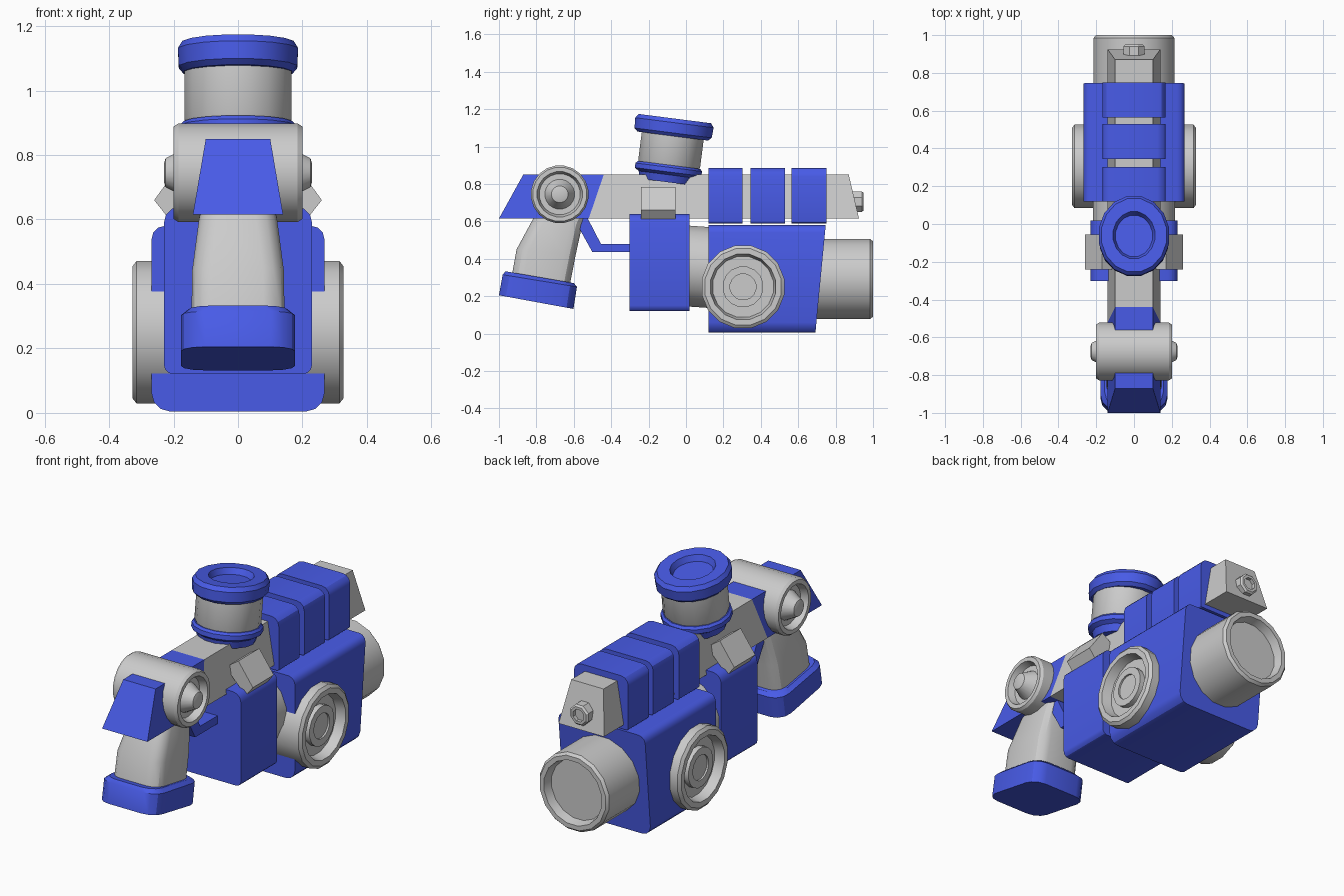
import bpy, bmesh
from math import sin, cos, pi, radians
from mathutils import Vector, Matrix

if "Cube" in bpy.data.objects:
    bpy.data.objects.remove(bpy.data.objects["Cube"])

blue = bpy.data.materials.new("blue_paint")
blue.diffuse_color = (0.065, 0.105, 0.8, 1)
blue.use_nodes = True
blue.node_tree.nodes["Principled BSDF"].inputs["Base Color"].default_value = blue.diffuse_color


def skin(name, rings, mat=None, matrix=None):
    """Bridge a list of equal-length point rings and cap both ends."""
    bm = bmesh.new()
    vs = [[bm.verts.new(p) for p in ring] for ring in rings]
    n = len(vs[0])
    for a, b in zip(vs, vs[1:]):
        for i in range(n):
            j = (i + 1) % n
            bm.faces.new((a[i], a[j], b[j], b[i]))
    bm.faces.new(vs[0])
    bm.faces.new(vs[-1])
    if matrix:
        bm.transform(matrix)
    bmesh.ops.recalc_face_normals(bm, faces=bm.faces)
    me = bpy.data.meshes.new(name)
    bm.to_mesh(me)
    bm.free()
    ob = bpy.data.objects.new(name, me)
    bpy.context.collection.objects.link(ob)
    if mat:
        me.materials.append(mat)
    bpy.ops.object.select_all(action='DESELECT')
    ob.select_set(True)
    bpy.context.view_layer.objects.active = ob
    bpy.ops.object.shade_smooth_by_angle(angle=radians(30))
    return ob


def prism(name, pts, mat=None):
    """Side profile of (y, z, half width) spanned across x."""
    return skin(name, [[(s * w, y, z) for y, z, w in pts] for s in (-1, 1)], mat)


def lathe(name, prof, matrix, mat=None, n=16):
    """Turned part from (radius, height) pairs."""
    rings = [[(r * cos(2 * pi * (i + .5) / n), r * sin(2 * pi * (i + .5) / n), h)
              for i in range(n)] for r, h in prof]
    return skin(name, rings, mat, matrix)


def round_rect(u, v0, v1, r0, r1, seg=3):
    """Rounded rectangle, half width u, v0..v1, with own radius low and high."""
    out = []
    for k, (su, v, sv, r) in enumerate([(1, v1, -1, r1), (-1, v1, -1, r1),
                                        (-1, v0, 1, r0), (1, v0, 1, r0)]):
        for i in range(seg + 1):
            a = pi / 2 * (k + i / seg)
            out.append((su * (u - r) + r * cos(a), v + sv * r + r * sin(a)))
    return out


def block(name, u, z0, z1, y0, y1, r0, r1, lean=0.0, mat=blue):
    """Rounded section run along y; the back face may lean."""
    sec = round_rect(u, z0, z1, r0, r1)
    return skin(name, [[(x, y0, z) for x, z in sec],
                       [(x, y1 - lean * (z1 - z) / (z1 - z0), z) for x, z in sec]], mat)


def loft(name, sections, r, mat=None):
    """Rounded sections given by front point, back point and half width."""
    rings = []
    for ya, za, yb, zb, w in sections:
        a, b = Vector((0, ya, za)), Vector((0, yb, zb))
        d = (b - a).length
        rings.append([a.lerp(b, v / d) + Vector((u, 0, 0))
                      for u, v in round_rect(w, 0, d, r, r)])
    return skin(name, rings, mat)


def sym(half):
    """Mirror a turned profile about height zero."""
    return half + [(r, -h) for r, h in reversed(half)]


ALONG_X = Matrix.Rotation(pi / 2, 4, 'Y')
ALONG_Y = Matrix.Rotation(-pi / 2, 4, 'X')
at = lambda y, z: Matrix.Translation((0, y, z))

# top rail: blue front wedge, grey body, sight nub on the far end
B, T = 0.14, 0.10
prism("rail_front", [(-1, .615, B), (-.87, .85, T), (-.44, .85, T), (-.52, .615, B)], blue)
prism("rail_body", [(-.52, .615, B), (-.44, .85, T), (.87, .85, T), (.925, .615, B)])
lathe("rail_nub", [(.06, .85), (.06, .94), (.05, .95), (.035, .95), (.035, .93)],
      at(0, .705) @ ALONG_Y, n=8)

# three bands around the rail
for i, (y0, y1) in enumerate([(.12, .302), (.345, .53), (.565, .75)]):
    block(f"rail_band_{i + 1}", .168, .59, .885, y0, y1, .01, .045)

# cross pivot with cupped ends and cone studs
lathe("pivot_drum", sym([(.028, .23), (.045, .225), (.08, .16), (.11, .16), (.122, .2),
                         (.145, .2), (.155, .185)]), at(-.675, .745) @ ALONG_X, n=20)

# hand grip and its foot
loft("grip", [(-.79, .66, -.53, .635, .11), (-.825, .6, -.555, .58, .122),
              (-.906, .45, -.59, .42, .142), (-.935, .29, -.625, .24, .145)], .065)
loft("grip_foot", [(-.965, .333, -.60, .27, .155), (-.98, .315, -.583, .25, .177),
                   (-1.0, .205, -.602, .132, .177)], .075, blue)

# trigger guard
g = .085
prism("trigger_guard", [(-.6, .615, g), (-.5, .435, g), (-.29, .435, g), (-.29, .48, g),
                        (-.455, .48, g), (-.525, .615, g)], blue)

# middle body block, angled side lugs, neck to the rear block
block("middle_body", .23, .12, .64, -.302, .018, .03, .05)
for s, side in ((1, "right"), (-1, "left")):
    lug = [(.26, .66), (.17, .785), (.09, .73), (.215, .603)]
    skin(f"side_lug_{side}", [[(s * x, y, z) for x, z in lug] for y in (-.24, -.055)])
lathe("neck", [(.22, -.04), (.22, .2)],
      at(0, .362) @ Matrix.Rotation(radians(-4), 4, 'X') @ ALONG_Y)

# rear body block with leaning back face
block("rear_body", .268, .005, .58, .12, .747, .055, .04, lean=.055)

# large side dials, one turned part running through the body
lathe("side_dials", sym([(.07, .295), (.07, .305), (.11, .305), (.11, .275), (.165, .275),
                         (.178, .328), (.208, .328), (.225, .315)]),
      at(.305, .25) @ ALONG_X)

# rear barrel with recessed end
lathe("barrel", [(.218, .6), (.218, .985), (.205, 1.0), (.18, 1.0), (.168, .95)],
      at(0, .292) @ ALONG_Y)

# tilted sight on top: flange, tube and cap with dished opening
tilt = at(-.1, .83) @ Matrix.Rotation(radians(-7.3), 4, 'X')
wide = Matrix.Diagonal((.9, 1.02, 1, 1))
lathe("sight_flange", [(.148, -.02), (.16, .02), (.183, .035), (.183, .06), (.172, .072)],
      tilt)
bpy.context.object.data.materials.append(blue)
lathe("sight_tube", [(.15, .04), (.17, .08), (.17, .25)], tilt)
lathe("sight_cap", [(.19, .228), (.208, .245), (.211, .3), (.195, .322), (.125, .322),
                    (.11, .29)], tilt @ wide, blue)
